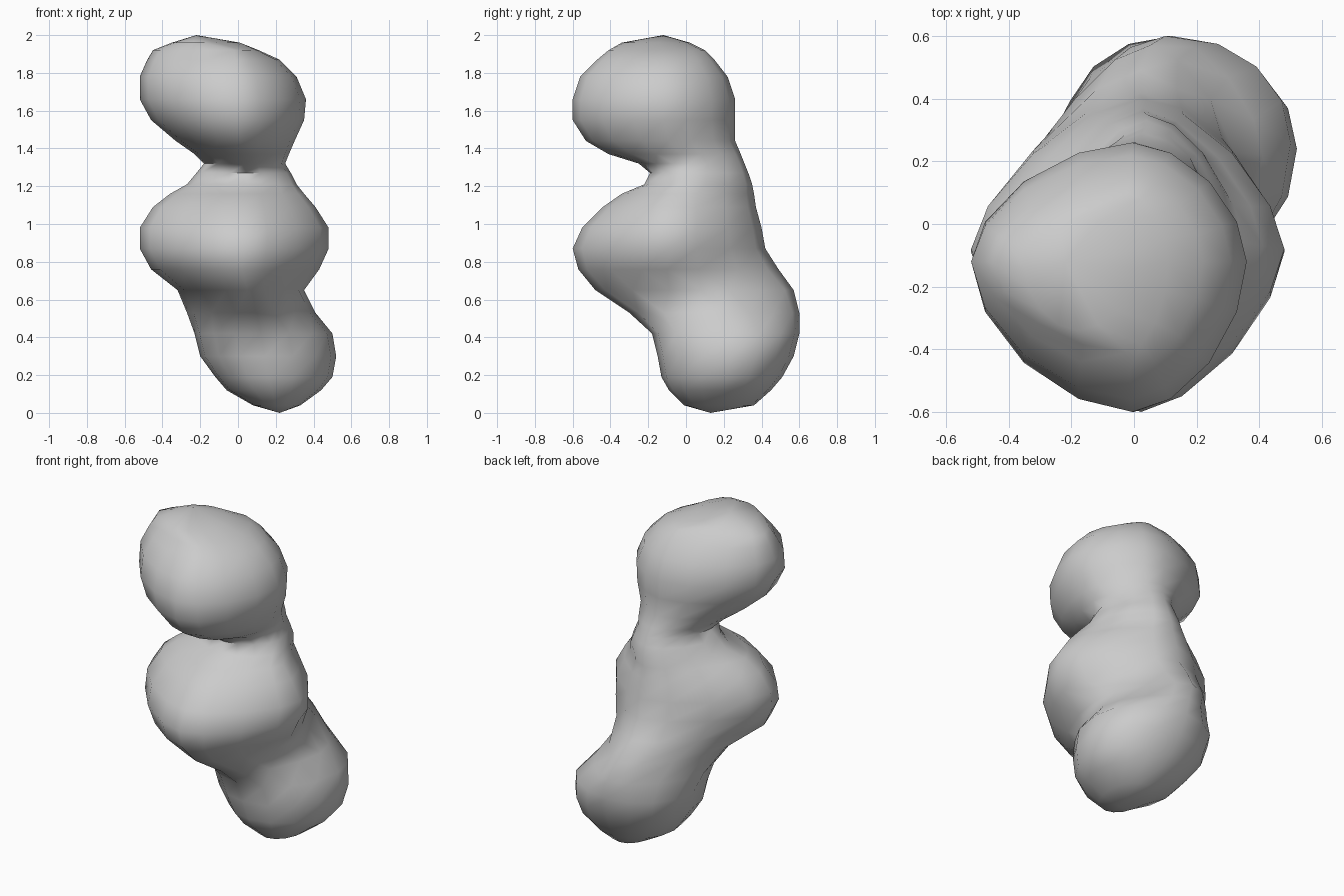
import bpy
import bmesh
from math import cos, sin, copysign, tau
from mathutils import Vector

cube = bpy.data.objects.get("Cube")
if cube:
    bpy.data.objects.remove(cube, do_unlink=True)

SIDES = 16

# Each lobe: centre (x, y) at its first and last section, roundness of its
# sections (2 is an ellipse), then sections as height, left/right, front/back limits
base_lobe = ((.2, .18), (.12, .26), 2.05, [
    (.04, .08, .33, -.01, .36),
    (.12, -.06, .44, -.09, .45),
    (.19, -.12, .5, -.13, .51),
    (.3, -.2, .52, -.15, .57),
    (.42, -.23, .5, -.18, .6),
])
waist = ((.1, .22), (.05, .08), 1.6, [
    (.53, -.27, .41, -.3, .6),
    (.65, -.32, .35, -.48, .57),
])
middle_lobe = ((.02, -.1), (.03, -.06), 1.53, [
    (.76, -.46, .43, -.57, .49),
    (.87, -.52, .48, -.6, .42),
    (.98, -.52, .48, -.55, .4),
    (1.09, -.45, .41, -.44, .37),
    (1.16, -.36, .35, -.34, .36),
])
neck = ((.04, -.01), (.04, .02), 1.68, [
    (1.21, -.27, .31, -.22, .35),
    (1.27, -.22, .28, -.19, .33),
    (1.32, -.18, .25, -.25, .31),
])
throat = ((.03, -.03), (.01, -.09), 1.75, [
    (1.37, -.23, .27, -.41, .29),
    (1.44, -.33, .3, -.53, .26),
])
top_lobe = ((0, -.12), (-.02, -.12), 1.75, [
    (1.55, -.46, .35, -.6, .26),
    (1.66, -.52, .36, -.6, .26),
    (1.78, -.52, .31, -.56, .22),
    (1.87, -.48, .22, -.47, .15),
    (1.92, -.45, .11, -.41, .1),
])
crown = ((-.18, -.14), (-.18, -.14), 1.8, [
    (1.96, -.35, .01, -.34, .02),
])


def add_ring(bm, centre, power, z, left, right, front, back):
    """Rounded ring about a centre, reaching the four given limits."""
    cx, cy = centre
    ring = []
    for i in range(SIDES):
        c, s = cos(tau * i / SIDES), sin(tau * i / SIDES)
        rx = right - cx if c > 0 else cx - left
        ry = back - cy if s > 0 else cy - front
        u = copysign(abs(c) ** (2 / power), c)
        v = copysign(abs(s) ** (2 / power), s)
        ring.append(bm.verts.new((cx + rx * u, cy + ry * v, z)))
    return ring


def add_lobe(bm, start, end, power, sections):
    """Stack of rings whose centre drifts from start to end."""
    steps = max(len(sections) - 1, 1)
    return [add_ring(bm, Vector(start).lerp(Vector(end), k / steps), power, *section)
            for k, section in enumerate(sections)]


def add_cap(bm, ring, tip):
    """Fan of triangles closing a ring at a tip point."""
    point = bm.verts.new(tip)
    for i in range(SIDES):
        bm.faces.new((ring[i], ring[(i + 1) % SIDES], point))


# One continuous skin through all lobes
bm = bmesh.new()
rings = []
for lobe in (base_lobe, waist, middle_lobe, neck, throat, top_lobe, crown):
    rings += add_lobe(bm, *lobe)
for low, high in zip(rings, rings[1:]):
    for i in range(SIDES):
        j = (i + 1) % SIDES
        bm.faces.new((low[i], low[j], high[j], high[i]))
add_cap(bm, rings[0], (.22, .13, 0))
add_cap(bm, rings[-1], (-.22, -.12, 2))
bmesh.ops.recalc_face_normals(bm, faces=bm.faces)

mesh = bpy.data.meshes.new("lumpy_body")
bm.to_mesh(mesh)
bm.free()
body = bpy.data.objects.new("lumpy_body", mesh)
bpy.context.collection.objects.link(body)

# Plain grey material
grey = bpy.data.materials.new("plain_grey")
grey.use_nodes = True
colour = (.6, .6, .6, 1)
grey.diffuse_color = colour
grey.node_tree.nodes["Principled BSDF"].inputs["Base Color"].default_value = colour
mesh.materials.append(grey)

# Smooth shading, sharp only in the neck crease
bpy.ops.object.select_all(action="DESELECT")
body.select_set(True)
bpy.context.view_layer.objects.active = body
bpy.ops.object.shade_smooth_by_angle(angle=tau / 6)
